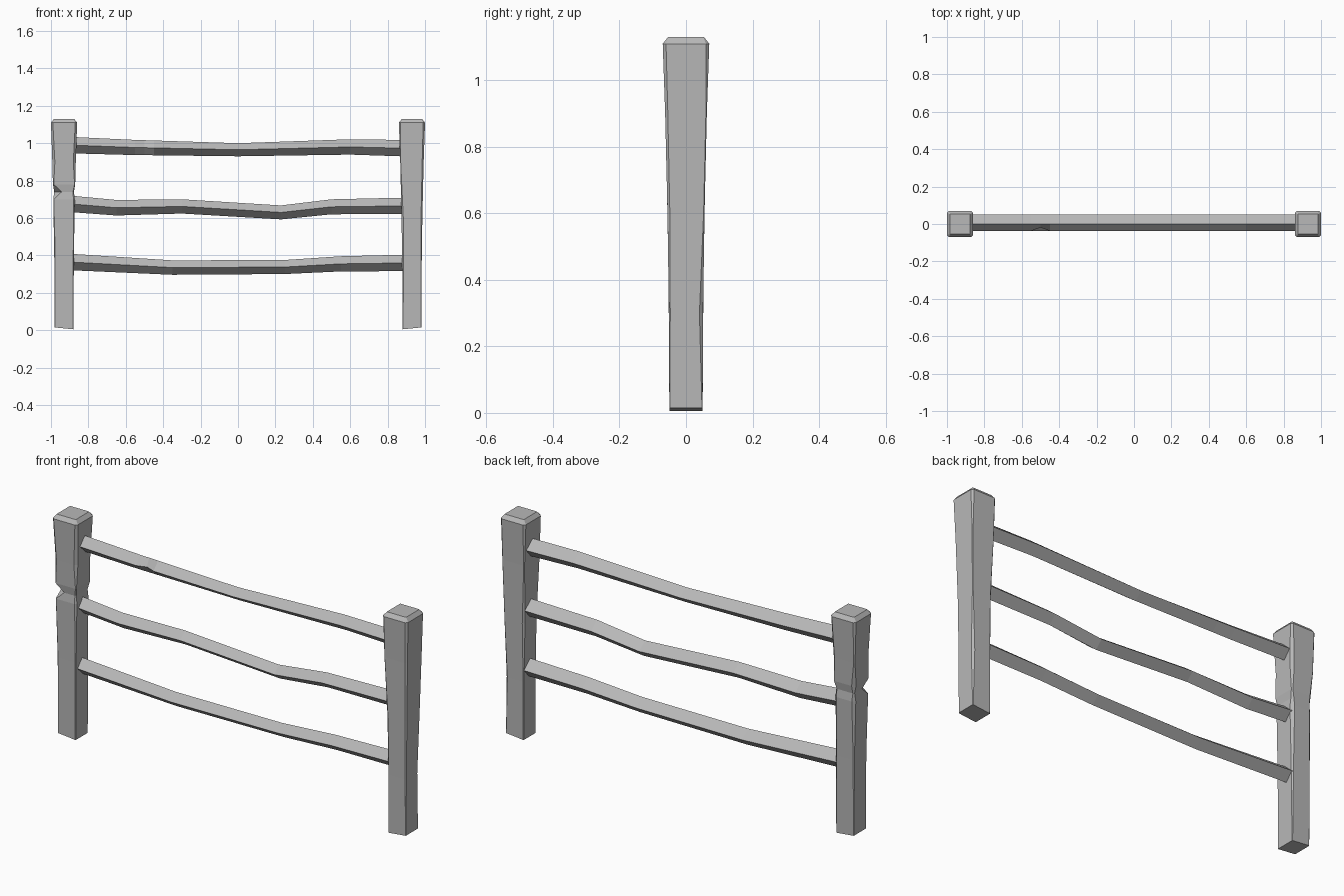
import bpy
import bmesh
import random

cube = bpy.data.objects.get("Cube")
if cube:
    bpy.data.objects.remove(cube, do_unlink=True)

grey = bpy.data.materials.new("weathered grey")
grey.use_nodes = True
colour = (0.48, 0.48, 0.48, 1)
grey.diffuse_color = colour
grey.node_tree.nodes["Principled BSDF"].inputs["Base Color"].default_value = colour

POST_HEIGHT = 1.13
POST_X = 0.93
CAP = 0.02


def loft(name, rings):
    """Skin a closed solid over rings that share one vertex count."""
    bm = bmesh.new()
    loops = [[bm.verts.new(point) for point in ring] for ring in rings]
    for low, high in zip(loops, loops[1:]):
        for i in range(len(low)):
            j = (i + 1) % len(low)
            bm.faces.new((low[i], low[j], high[j], high[i]))
    bm.faces.new(loops[0][::-1])
    bm.faces.new(loops[-1])
    bmesh.ops.recalc_face_normals(bm, faces=bm.faces[:])
    mesh = bpy.data.meshes.new(name)
    bm.to_mesh(mesh)
    bm.free()
    mesh.materials.append(grey)
    obj = bpy.data.objects.new(name, mesh)
    bpy.context.collection.objects.link(obj)


def post_ring(centre, half, z, cuts, tilt=0):
    """Square outline with its own chamfer at each corner, front left first."""
    front_left, front_right, back_right, back_left = cuts
    outline = [(-half, front_left - half), (front_left - half, -half),
               (half - front_right, -half), (half, front_right - half),
               (half, half - back_right), (half - back_right, half),
               (back_left - half, half), (-half, half - back_left)]
    return [(centre + x, y, z + tilt * x) for x, y in outline]


def post(name, side, levels, seed, notch=None):
    """Post that flares upward, with hand-hewn corners and a bevelled cap."""
    rng = random.Random(seed)
    centre = side * POST_X
    sharp = [0.002] * 4
    rings = [post_ring(centre, 0.05, 0.01, sharp, side * 0.1)]
    for z in levels:
        half = 0.05 + 0.02 * (z / POST_HEIGHT) ** 2
        cuts = [rng.uniform(0.002, 0.016) for corner in sharp]
        if z == notch:
            cuts[0] = 0.04
            half -= 0.006
        rings.append(post_ring(centre, half, z, cuts))
    shoulder = POST_HEIGHT - CAP
    rings.append(post_ring(centre, 0.07, shoulder, [0.01] * 4))
    rings.append(post_ring(centre, 0.07 - CAP * 0.8, POST_HEIGHT, sharp))
    loft(name, rings)


def rail(name, path, chip=None):
    """Bent bar with a diamond section, slightly thicker toward its ends."""
    rings = []
    for x, z in path:
        thick = 0.035 + 0.01 * abs(x)
        front = -0.037
        if x == chip:
            front /= 2
        rings.append([(x, 0, z + thick), (x, front, z),
                      (x, 0.01, z - thick), (x, 0.05, z)])
    loft(name, rings)


# Posts, one with a chipped front corner
post("notched_post", -1, (0.4, 0.7, 0.74, 0.78, 0.9), seed=4, notch=0.74)
post("plain_post", 1, (0.3, 0.6, 0.9), seed=7)

# Rails, ending inside the posts
rail("top_rail", [(-0.9, 0.99), (-0.55, 0.977), (-0.5, 0.976), (-0.45, 0.975),
                  (0, 0.965), (0.6, 0.98), (0.9, 0.973)], chip=-0.5)
rail("middle_rail", [(-0.9, 0.676), (-0.65, 0.655), (-0.3, 0.662),
                     (0.23, 0.63), (0.5, 0.66), (0.9, 0.665)])
rail("bottom_rail", [(-0.9, 0.365), (-0.35, 0.335), (0.25, 0.338),
                     (0.55, 0.355), (0.9, 0.36)])
